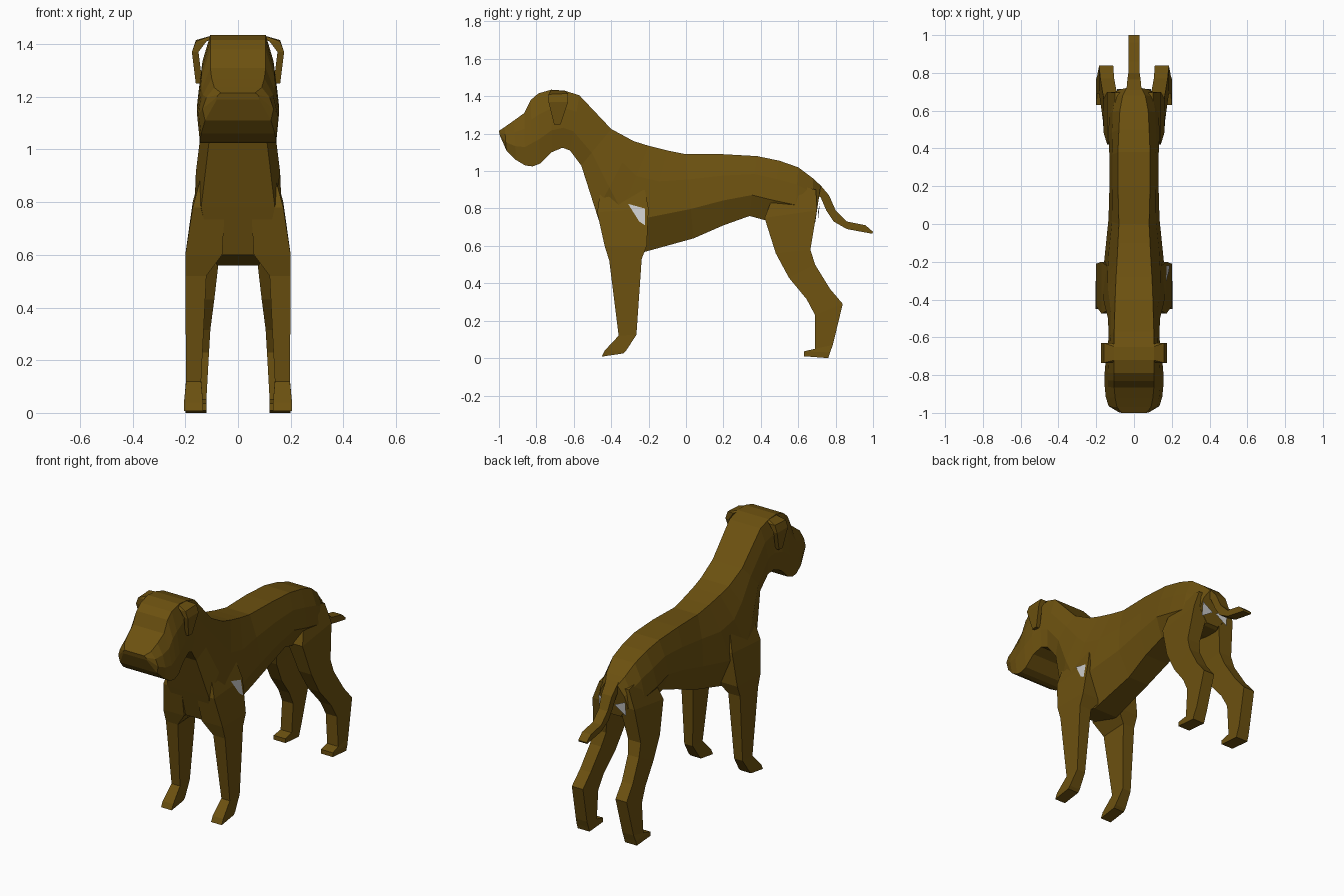
import bpy, bmesh

def material(name, rgb):
    m = bpy.data.materials.new(name)
    m.diffuse_color = (*rgb, 1)
    return m

COAT = material("brown coat", (0.15, 0.082, 0.005))
PATCH = material("light grey", (0.6, 0.6, 0.6))

def finish(name, bm, mat, mirror=False):
    bmesh.ops.recalc_face_normals(bm, faces=bm.faces)
    me = bpy.data.meshes.new(name)
    bm.to_mesh(me)
    bm.free()
    me.materials.append(mat)
    ob = bpy.data.objects.new(name, me)
    bpy.context.collection.objects.link(ob)
    if mirror:
        ob.modifiers.new("Mirror", 'MIRROR').use_mirror_merge = False
    return ob

def loft(name, rings, mirror=False):
    """Skin closed rings of equal length and cap both ends."""
    bm = bmesh.new()
    vs = [[bm.verts.new(p) for p in r] for r in rings]
    n = len(vs[0])
    for a, b in zip(vs, vs[1:]):
        for i in range(n):
            j = (i + 1) % n
            bm.faces.new((a[i], a[j], b[j], b[i]))
    bm.faces.new(vs[0])
    bm.faces.new(vs[-1][::-1])
    return finish(name, bm, COAT, mirror)

def trunk_ring(ty, tz, by, bz, wt, wm, wb):
    """Eight-sided slice from a top point to a bottom point with three half widths."""
    half = [(wt, 0), ((wt + 2 * wm) / 3, .3), (wm, .65), (wb, 1)]
    right = [(w, ty + (by - ty) * t, tz + (bz - tz) * t) for w, t in half]
    return right + [(-x, y, z) for x, y, z in reversed(right)]

def limb_ring(fy, fz, by, bz, xi, xo):
    """Four-sided slice from a front point to a back point, inner to outer x."""
    return [(xi, fy, fz), (xo, fy, fz), (xo, by, bz), (xi, by, bz)]

# Head and neck
loft("head_and_neck", [trunk_ring(*r) for r in (
    (-1.0, 1.215, -.995, 1.19, .065, .08, .08),
    (-.97, 1.235, -.96, 1.11, .09, .135, .125),
    (-.92, 1.27, -.91, 1.06, .10, .15, .14),
    (-.865, 1.31, -.86, 1.03, .105, .155, .145),
    (-.83, 1.38, -.82, 1.025, .105, .155, .145),
    (-.79, 1.415, -.78, 1.04, .105, .155, .145),
    (-.72, 1.435, -.72, 1.10, .105, .15, .14),
    (-.65, 1.43, -.66, 1.125, .105, .14, .13),
    (-.57, 1.405, -.62, 1.11, .105, .135, .12),
    (-.40, 1.225, -.56, 1.03, .10, .137, .11))])

# Chest, belly and rump
loft("torso", [trunk_ring(*r) for r in (
    (-.40, 1.225, -.56, 1.03, .10, .137, .11),
    (-.28, 1.16, -.48, .78, .095, .16, .14),
    (-.20, 1.135, -.42, .60, .09, .165, .10),
    (-.10, 1.11, -.25, .56, .085, .158, .08),
    (0, 1.09, .04, .64, .08, .135, .07),
    (.20, 1.09, .20, .71, .085, .13, .08),
    (.38, 1.08, .34, .76, .085, .13, .08),
    (.50, 1.055, .45, .73, .08, .135, .07),
    (.60, 1.02, .58, .71, .075, .132, .06),
    (.68, .96, .67, .71, .06, .12, .05),
    (.72, .92, .69, .72, .04, .10, .04))])

# Front legs with shoulders and paws
loft("front_legs", [limb_ring(*r) for r in (
    (-.46, .88, -.22, .90, .05, .145),
    (-.475, .78, -.20, .80, .05, .172),
    (-.435, .60, -.21, .60, .06, .20),
    (-.41, .52, -.237, .53, .12, .20),
    (-.36, .12, -.265, .125, .14, .197),
    (-.435, .04, -.32, .04, .133, .205),
    (-.45, .008, -.335, .025, .133, .205))], True)

# Hind legs with thighs, hocks and paws
loft("hind_legs", [limb_ring(*r) for r in (
    (.50, .95, .695, .90, .02, .10),
    (.42, .75, .70, .79, .04, .142),
    (.48, .56, .665, .58, .075, .16),
    (.55, .43, .69, .50, .09, .165),
    (.645, .315, .77, .37, .105, .178),
    (.69, .23, .838, .29, .11, .185),
    (.69, .05, .785, .07, .12, .195),
    (.63, .036, .77, .03, .12, .20),
    (.63, .01, .76, 0, .12, .20))], True)

# Folded ears
loft("ears", [limb_ring(*r) for r in (
    (-.72, 1.432, -.65, 1.43, .08, .10),
    (-.735, 1.41, -.63, 1.415, .12, .16),
    (-.735, 1.37, -.63, 1.37, .15, .175),
    (-.705, 1.25, -.67, 1.25, .135, .16))], True)

# Tail
loft("tail", [limb_ring(*r) for r in (
    (.68, .88, .71, .935, -.04, .04),
    (.72, .86, .765, .87, -.035, .035),
    (.75, .79, .80, .79, -.03, .03),
    (.79, .73, .86, .73, -.03, .03),
    (.86, .69, .96, .71, -.03, .03),
    (.995, .665, 1.0, .675, -.028, .028))])

# Pale plates: one on the right shoulder, a pair under the tail
bm = bmesh.new()
bm.faces.new([bm.verts.new((.208 - .175 * (z - .6), y, z)) for y, z in
              ((-.31, .825), (-.22, .80), (-.22, .71), (-.25, .73))])
finish("shoulder_patch", bm, PATCH)

bm = bmesh.new()
bm.faces.new([bm.verts.new(p) for p in
              ((.01, .707, .79), (.09, .716, .83), (.09, .706, .74))])
finish("rump_patches", bm, PATCH, True)
